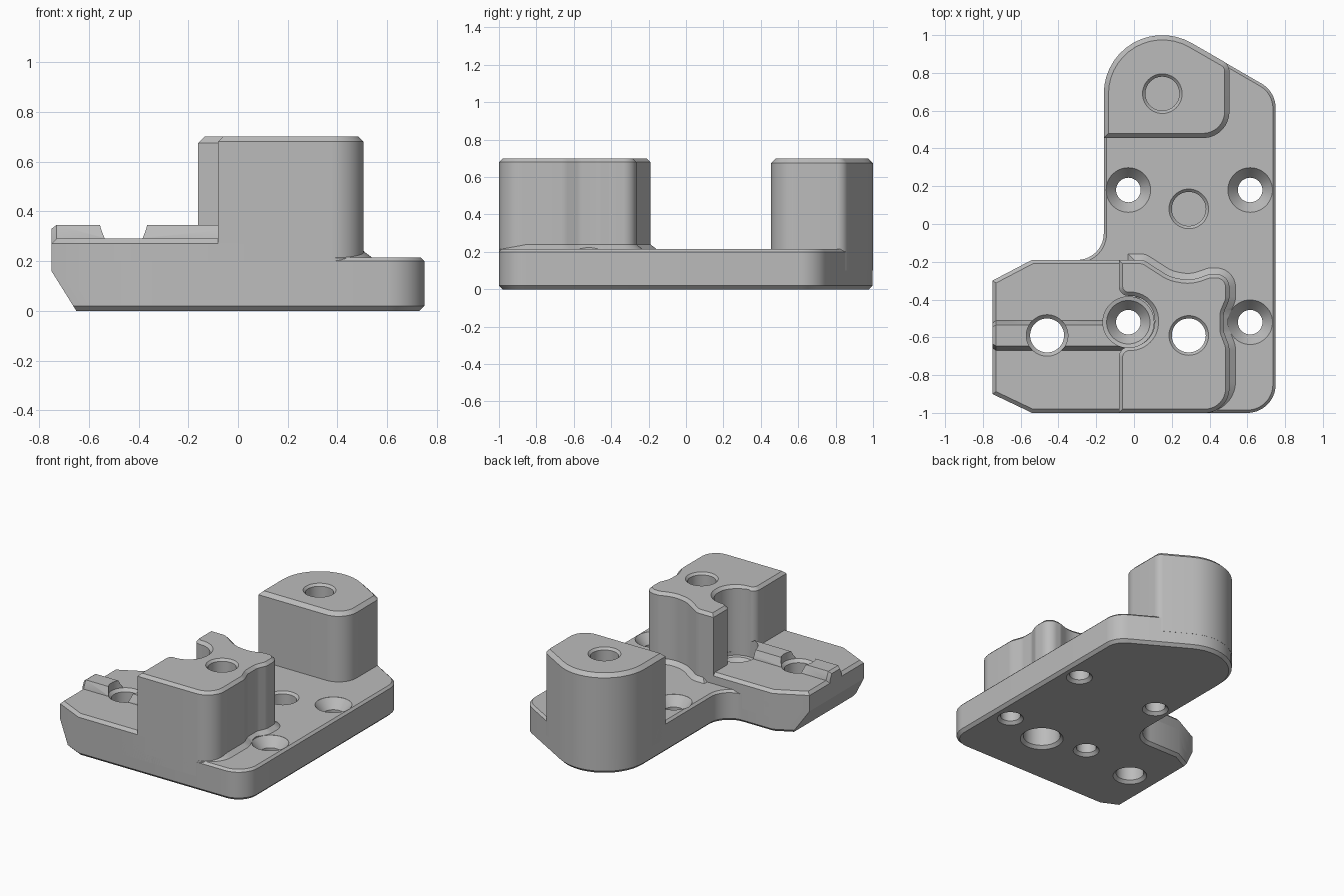
import bpy, bmesh
from math import tan, sin, cos, pi
from mathutils import Vector, Matrix

if "Cube" in bpy.data.objects:
    bpy.data.objects.remove(bpy.data.objects["Cube"])

grey = bpy.data.materials.new("plain_grey")
grey.use_nodes = True
grey.diffuse_color = (0.5, 0.5, 0.5, 1)
grey.node_tree.nodes["Principled BSDF"].inputs["Base Color"].default_value = (0.5, 0.5, 0.5, 1)


def rounded(corners, steps=14):
    """Outline from (x, y[, radius]) corners, each filleted by its radius."""
    out = []
    for i, c in enumerate(corners):
        p = Vector(c[:2])
        r = c[2] if len(c) > 2 else 0
        if not r:
            out.append(p)
            continue
        u = (Vector(corners[i - 1][:2]) - p).normalized()
        v = (Vector(corners[(i + 1) % len(corners)][:2]) - p).normalized()
        half = u.angle(v) / 2
        centre = p + (u + v).normalized() * (r / sin(half))
        start = (p + u * (r / tan(half)) - centre).normalized()
        end = (p + v * (r / tan(half)) - centre).normalized()
        out += [centre + start.slerp(end, k / steps).normalized() * r for k in range(steps + 1)]
    return out


def inset(points, d):
    """Move a counter-clockwise outline inwards by d."""
    out = []
    for i, p in enumerate(points):
        a = (p - points[i - 1]).normalized()
        b = (points[(i + 1) % len(points)] - p).normalized()
        n1, n2 = Vector((-a.y, a.x)), Vector((-b.y, b.x))
        out.append(p + (n1 + n2) * (d / (1 + n1.dot(n2))))
    return out


def skin(bm, loops, matrix=None):
    """Closed solid through a stack of equal-length loops."""
    rings = [[bm.verts.new(matrix @ Vector(co) if matrix else co) for co in loop] for loop in loops]
    faces = [bm.faces.new(rings[0][::-1]), bm.faces.new(rings[-1])]
    n = len(rings[0])
    for low, high in zip(rings, rings[1:]):
        for i in range(n):
            j = (i + 1) % n
            faces.append(bm.faces.new((low[i], low[j], high[j], high[i])))
    bmesh.ops.recalc_face_normals(bm, faces=faces)


def prism(bm, points, levels, matrix=None):
    """Solid from an outline and (inset, height) levels."""
    skin(bm, [[(p.x, p.y, z) for p in inset(points, d)] for d, z in levels], matrix)


def lathe(bm, x, y, profile, sides=48):
    """Round cutter from a (radius, height) profile."""
    skin(bm, [[(x + r * cos(2 * pi * k / sides), y + r * sin(2 * pi * k / sides), z)
               for k in range(sides)] for r, z in profile])


def make_object(name, bm):
    mesh = bpy.data.meshes.new(name)
    bm.to_mesh(mesh)
    bm.free()
    mesh.materials.append(grey)
    ob = bpy.data.objects.new(name, mesh)
    bpy.context.collection.objects.link(ob)
    return ob


def part(name, corners, levels, matrix=None):
    bm = bmesh.new()
    prism(bm, rounded(corners), levels, matrix)
    return make_object(name, bm)


# Base plate with the side arm in one outline
plate = part("base_plate", [
    (-0.54, -1), (0.75, -1, 0.15), (0.75, 0.70, 0.15), (-0.16, 1.226, 0.31),
    (-0.16, -0.19, 0.14), (-0.54, -0.19), (-0.75, -0.3), (-0.75, -0.9)],
    [(0.02, 0), (0, 0.02), (0, 0.2), (0.015, 0.215)])

# Raised side arm
arm = part("side_arm", [
    (-0.54, -1), (0.03, -1), (0.03, -0.19), (-0.54, -0.19), (-0.75, -0.3), (-0.75, -0.9)],
    [(0, 0.1), (0, 0.27), (0.02, 0.29)])

# Locating rail along the arm
along_x = Matrix(((0, 0, 1), (1, 0, 0), (0, 1, 0)))
rail = part("locating_rail", [(-0.67, 0.24), (-0.51, 0.24), (-0.51, 0.29), (-0.535, 0.345),
                              (-0.645, 0.345), (-0.67, 0.29)],
            [(0.015, -0.75), (0, -0.73), (0, -0.04)], along_x)

# Rear post
rear = part("rear_post", [
    (-0.16, 0.455), (0.505, 0.455, 0.14), (0.505, 0.843, 0.06), (-0.16, 1.226, 0.31)],
    [(0, 0.1), (0, 0.675), (0.025, 0.7)])

# Front post, with scooped walls clearing the screw heads
scooped_wall = [
    (0.505, -0.65, 0.1), (0.475, -0.57, 0.08), (0.475, -0.47, 0.08), (0.505, -0.4, 0.08),
    (0.505, -0.265, 0.07), (0.4, -0.265, 0.06), (0.3, -0.3, 0.2), (0.19, -0.28, 0.2),
    (0.05, -0.19, 0.06)]
front = part("front_post", [(-0.08, -1), (0.505, -1, 0.13)] + scooped_wall + [
    (-0.08, -0.19), (-0.08, -0.38, 0.05), (0.11, -0.38, 0.13), (0.11, -0.65, 0.13),
    (-0.08, -0.65, 0.055)],
    [(0, 0.1), (0, 0.68), (0.02, 0.7)])

# Sloping foot around the front post
foot = part("post_foot", [(0, -0.965), (0.505, -0.965, 0.13)] + scooped_wall + [(0, -0.19)],
            [(-0.035, 0.15), (-0.035, 0.213), (0, 0.24)])

# Holes and the bevel under the arm
bm = bmesh.new()
for x, y, clearance in ((-0.03, 0.18, 0.118), (0.615, 0.18, 0.118),
                        (-0.03, -0.52, 0.135), (0.615, -0.52, 0.118)):
    lathe(bm, x, y, [(0.095, -0.01), (0.065, 0.02), (0.065, 0.15), (0.115, 0.21), (clearance, 0.214), (clearance, 0.8)])
lathe(bm, -0.46, -0.59, [(0.12, -0.01), (0.09, 0.02), (0.09, 0.27), (0.11, 0.29), (0.11, 0.4)])
lathe(bm, 0.29, -0.59, [(0.15, -0.01), (0.12, 0.02), (0.12, 0.3), (0.09, 0.3), (0.09, 0.685), (0.115, 0.71)])
lathe(bm, 0.29, 0.08, [(0.09, 0.1), (0.09, 0.2), (0.11, 0.22)])
lathe(bm, 0.15, 0.69, [(0.09, 0.3), (0.09, 0.685), (0.115, 0.71)])
prism(bm, rounded([(-0.8, -0.01), (-0.644, -0.01), (-0.8, 0.24)]), [(0, 0.1), (0, 1.1)],
      Matrix.Rotation(pi / 2, 3, "X"))
cutter = make_object("hole_cutter", bm)
cutter.hide_render = True

for ob in (plate, arm, rail, rear, front, foot):
    cut = ob.modifiers.new("holes", "BOOLEAN")
    cut.operation = "DIFFERENCE"
    cut.solver = "EXACT"
    cut.object = cutter
    bpy.ops.object.select_all(action="DESELECT")
    ob.select_set(True)
    bpy.context.view_layer.objects.active = ob
    bpy.ops.object.modifier_apply(modifier=cut.name)
    bpy.ops.object.shade_smooth_by_angle()
bpy.data.objects.remove(cutter)
